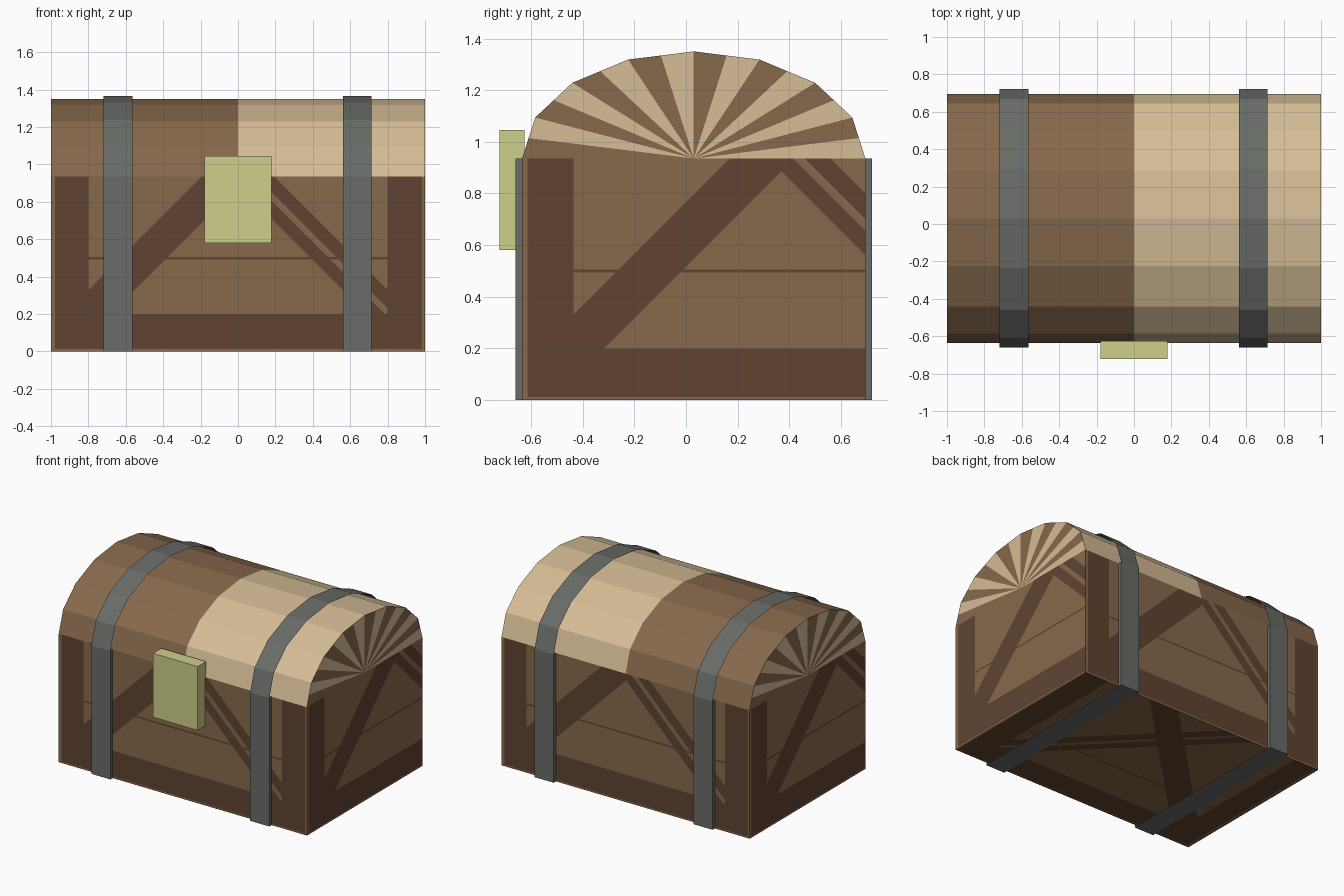
import bpy, bmesh, math
from mathutils import Vector, Matrix

if "Cube" in bpy.data.objects:
    bpy.data.objects.remove(bpy.data.objects["Cube"])


def material(name, rgb):
    lin = [c / 255 / 12.92 if c < 10 else ((c / 255 + 0.055) / 1.055) ** 2.4 for c in rgb]
    m = bpy.data.materials.new(name)
    m.diffuse_color = (*lin, 1)
    m.use_nodes = True
    m.node_tree.nodes["Principled BSDF"].inputs["Base Color"].default_value = m.diffuse_color
    return m


BROWN = material("brown wood", (135, 105, 76))
DARK = material("dark wood", (96, 68, 49))
TAN = material("tan wood", (214, 189, 150))
IRON = material("grey iron", (104, 108, 103))
BRASS = material("dull brass", (207, 207, 139))

FRONT, BACK, RIM, TOP = -0.635, 0.695, 0.935, 1.35
MID = (FRONT + BACK) / 2
DEPTH = BACK - FRONT


def finish(bm, name, mats):
    me = bpy.data.meshes.new(name)
    bm.to_mesh(me)
    bm.free()
    for m in mats:
        me.materials.append(m)
    ob = bpy.data.objects.new(name, me)
    bpy.context.collection.objects.link(ob)
    return ob


def box(name, lo, hi, mat):
    bm = bmesh.new()
    lo, hi = Vector(lo), Vector(hi)
    bmesh.ops.create_cube(bm, size=1)
    bmesh.ops.scale(bm, vec=hi - lo, verts=bm.verts)
    bmesh.ops.translate(bm, vec=(lo + hi) / 2, verts=bm.verts)
    return finish(bm, name, [mat])


def is_beam(u, v):
    """Crate pattern: frame, crossed braces with a split, thin plank seam."""
    if u < 0.022 or u > 1.985 or v < 0.012:
        return False
    if u < 0.2 or u > 1.8 or v < 0.2:
        return True
    if -0.12 < v - u < 0.13:
        return True
    if 1.89 < u + v < 2.13 and not 1.985 < u + v < 2.03:
        return True
    return 0.493 < v < 0.505


def panel(name, width, height, origin, u_dir, v_dir):
    """Flat panel cut along the beam edges, coloured by the crate pattern."""
    bm = bmesh.new()
    corners = ((0, 0), (width, 0), (width, height), (0, height))
    bm.faces.new([bm.verts.new((u, v, 0)) for u, v in corners])
    cuts = [((1, 0, 0), d) for d in (0.022, 0.2, 1.8, 1.985)]
    cuts += [((0, 1, 0), d) for d in (0.012, 0.2, 0.493, 0.505)]
    cuts += [((-1, 1, 0), d) for d in (-0.12, 0.13)]
    cuts += [((1, 1, 0), d) for d in (1.89, 1.985, 2.03, 2.13)]
    for n, d in cuts:
        n = Vector(n)
        bmesh.ops.bisect_plane(bm, geom=bm.verts[:] + bm.edges[:] + bm.faces[:],
                               plane_co=n * d / n.length_squared, plane_no=n, dist=1e-5)
    for f in bm.faces:
        c = f.calc_center_median()
        f.material_index = int(is_beam(c.x, c.y))
    u, v = Vector(u_dir), Vector(v_dir)
    m = Matrix((u, v, u.cross(v))).transposed().to_4x4()
    bm.transform(Matrix.Translation(origin) @ m)
    bm.normal_update()
    return finish(bm, name, [BROWN, DARK])


# Body panels
up = (0, 0, 1)
panel("body_front", 2, RIM, (-1, FRONT, 0), (1, 0, 0), up)
panel("body_back", 2, RIM, (1, BACK, 0), (-1, 0, 0), up)
panel("body_right", DEPTH, RIM, (1, FRONT, 0), (0, 1, 0), up)
panel("body_left", DEPTH, RIM, (-1, BACK, 0), (0, -1, 0), up)
bottom = panel("body_bottom", 2, DEPTH, (-1, FRONT, 0.004), (1, 0, 0), (0, 1, 0))
bottom.data.flip_normals()


def arch(half_width, height):
    """Eight-sided arch from front to back, as (y, z)."""
    return [(MID - half_width * math.cos(math.pi * i / 8),
             RIM + height * math.sin(math.pi * i / 8)) for i in range(9)]


def sweep(bm, profile, x0, x1, index=0):
    for (ya, za), (yb, zb) in zip(profile, profile[1:]):
        f = bm.faces.new([bm.verts.new(p) for p in
                          ((x0, ya, za), (x1, ya, za), (x1, yb, zb), (x0, yb, zb))])
        f.material_index = index


# Lid: brown left half, tan right half, fan-striped ends
lid_profile = arch(DEPTH / 2, TOP - RIM)
bm = bmesh.new()
sweep(bm, lid_profile, -1, 0, 0)
sweep(bm, lid_profile, 0, 1, 1)
for x in (1, -1):
    ring = [Vector((x, MID + x * (y - MID), z)) for y, z in lid_profile]
    hub = Vector((x, MID, RIM))
    for a, b in zip(ring, ring[1:]):
        mid = (a + b) / 2
        for i, (p, q) in enumerate(((a, mid), (mid, b))):
            f = bm.faces.new([bm.verts.new(c) for c in (hub, q, p)])
            f.material_index = i
bmesh.ops.remove_doubles(bm, verts=bm.verts, dist=1e-5)
bm.normal_update()
finish(bm, "lid", [BROWN, TAN])

# Iron straps: solid bars on the body, thin bands over the lid and under the base
for side, cx in (("left", -0.642), ("right", 0.638)):
    x0, x1 = cx - 0.077, cx + 0.077
    box(f"strap_front_{side}", (x0, FRONT - 0.026, 0), (x1, FRONT, RIM), IRON)
    box(f"strap_back_{side}", (x0, BACK, 0), (x1, BACK + 0.026, RIM), IRON)
    box(f"strap_base_{side}", (x0, FRONT, 0), (x1, BACK, 0.003), IRON)
    bm = bmesh.new()
    sweep(bm, arch(DEPTH / 2 + 0.026, 0.43), x0, x1)
    bmesh.ops.remove_doubles(bm, verts=bm.verts, dist=1e-5)
    bm.normal_update()
    finish(bm, f"strap_lid_{side}", [IRON])

# Latch plate
box("latch", (-0.18, -0.722, 0.58), (0.18, -0.625, 1.045), BRASS)
